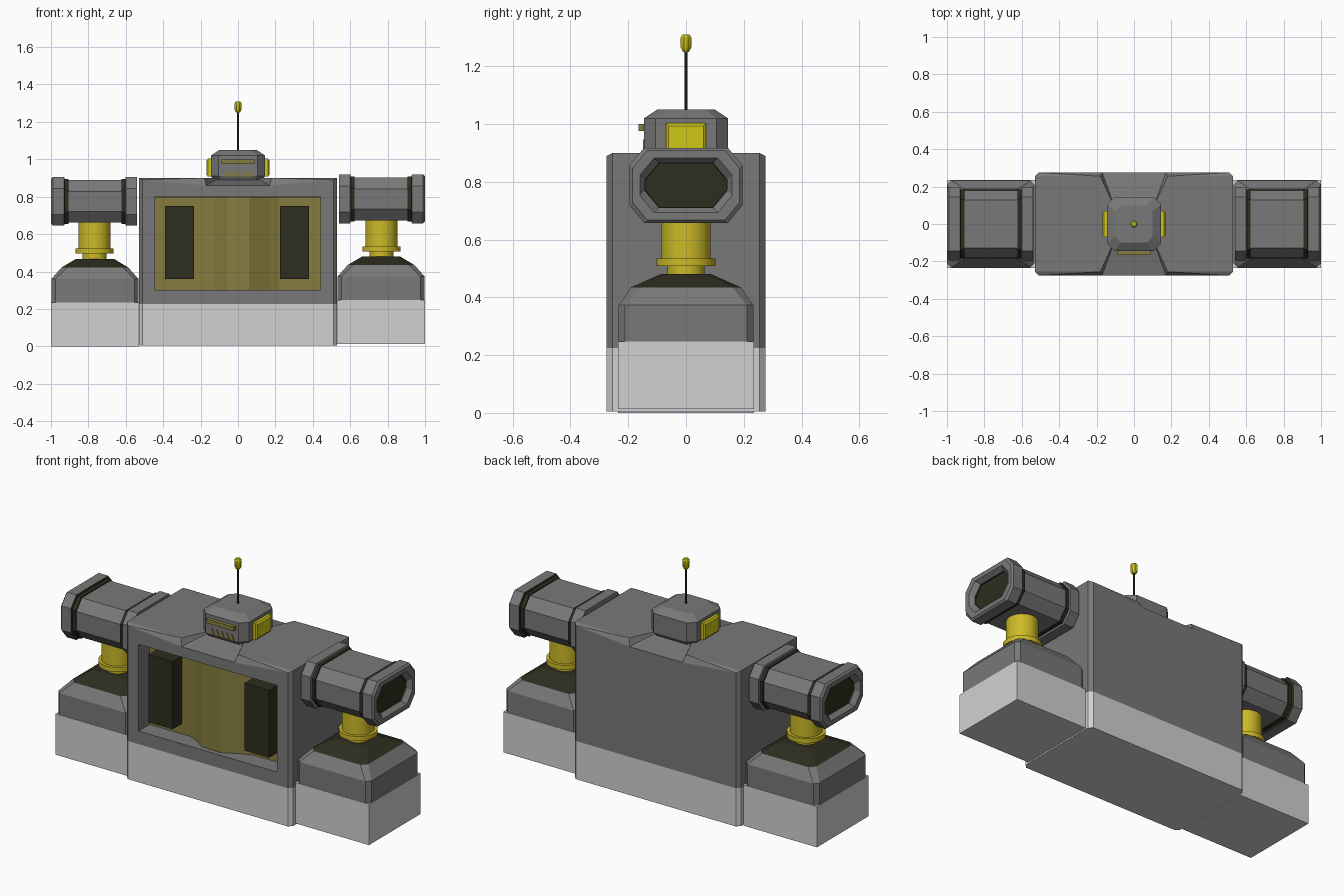
import bpy, bmesh, math

if "Cube" in bpy.data.objects:
    bpy.data.objects.remove(bpy.data.objects["Cube"])


def material(name, rgb):
    m = bpy.data.materials.new(name)
    m.diffuse_color = (*rgb, 1)
    m.use_nodes = True
    m.node_tree.nodes["Principled BSDF"].inputs["Base Color"].default_value = m.diffuse_color
    return m


GRAY = material("mid gray", (0.19, 0.19, 0.19))
LIGHT = material("light gray", (0.64, 0.64, 0.64))
DARK = material("dark olive", (0.027, 0.026, 0.014))
YELLOW = material("golden yellow", (0.60, 0.49, 0.02))
LAMP = material("bright yellow", (0.62, 0.57, 0.008))
OLIVE = material("olive", (0.24, 0.205, 0.05))


def finish(name, bm, mats):
    bmesh.ops.remove_doubles(bm, verts=bm.verts, dist=1e-5)
    bmesh.ops.recalc_face_normals(bm, faces=bm.faces)
    me = bpy.data.meshes.new(name)
    bm.to_mesh(me)
    bm.free()
    for m in mats:
        me.materials.append(m)
    ob = bpy.data.objects.new(name, me)
    bpy.context.collection.objects.link(ob)
    return ob


def loft(name, rings, mats, bands):
    """Skin a stack of rings; bands = material of start cap, each band, end cap."""
    bm = bmesh.new()
    vs = [[bm.verts.new(p) for p in r] for r in rings]
    n = len(rings[0])
    bm.faces.new(vs[0]).material_index = bands[0]
    for k in range(len(vs) - 1):
        for i in range(n):
            j = (i + 1) % n
            f = bm.faces.new((vs[k][i], vs[k][j], vs[k + 1][j], vs[k + 1][i]))
            f.material_index = bands[k + 1]
    bm.faces.new(vs[-1]).material_index = bands[-1]
    return finish(name, bm, mats)


def cut_rect(a, b, ca, cb):
    """Rectangle with cut corners, as eight 2D points."""
    return [(a, b - cb), (a - ca, b), (ca - a, b), (-a, b - cb),
            (-a, cb - b), (ca - a, -b), (a - ca, -b), (a, cb - b)]


def stack(name, x, dz, sections, mats, bands):
    rings = [[(x + p, q, z + dz) for p, q in cut_rect(a, b, c, c)]
             for a, b, c, z in sections]
    return loft(name, rings, mats, bands)


def box(name, x0, x1, y0, y1, z0, z1, mat):
    rings = [[(x0, y0, z), (x1, y0, z), (x1, y1, z), (x0, y1, z)] for z in (z0, z1)]
    return loft(name, rings, [mat], [0, 0, 0])


def lathe(name, x, dz, profile, mat, n=20):
    rings = [[(x + r * math.cos(2 * math.pi * (i + .5) / n),
               r * math.sin(2 * math.pi * (i + .5) / n), z + dz) for i in range(n)]
             for r, z in profile]
    ob = loft(name, rings, [mat], [0] * (len(rings) + 1))
    bpy.ops.object.select_all(action='DESELECT')
    ob.select_set(True)
    bpy.context.view_layer.objects.active = ob
    bpy.ops.object.shade_smooth_by_angle(angle=math.radians(30))
    return ob


# Main body: corner-cut block whose top dips at the middle of front and back
bm = bmesh.new()


def face(pts, mat=0):
    bm.faces.new([bm.verts.new(p) for p in pts]).material_index = mat


Z0, ZB, ZT = 0.005, 0.225, 0.90
foot = cut_rect(0.53, 0.275, 0.02, 0.02)
face([(x, y, Z0) for x, y in foot], 1)
for i in range(8):
    (ax, ay), (bx, by) = foot[i], foot[(i + 1) % 8]
    face([(ax, ay, Z0), (bx, by, Z0), (bx, by, ZB), (ax, ay, ZB)], 1)
for s in (-1, 1):
    # front and back walls, valley floors
    face([(-.51, s * .275, ZB), (.51, s * .275, ZB), (.51, s * .275, .89),
          (.17, s * .275, .86), (-.17, s * .275, .86), (-.51, s * .275, .89)])
    face([(.17, s * .275, .86), (-.17, s * .275, .86), (-.1, s * .08, ZT), (.1, s * .08, ZT)])
    # side walls and flat tops
    face([(s * .53, -.255, ZB), (s * .53, .255, ZB), (s * .53, .255, ZT), (s * .53, -.255, ZT)])
    face([(s * .53, -.255, ZT), (s * .53, .255, ZT), (s * .18, .255, ZT),
          (s * .1, .08, ZT), (s * .1, -.08, ZT), (s * .18, -.255, ZT)])
    for t in (-1, 1):
        p1, p2 = (s * .53, t * .255, ZT), (s * .51, t * .275, .89)
        q, e, i = (s * .17, t * .275, .86), (s * .18, t * .255, ZT), (s * .1, t * .08, ZT)
        face([p1, p2, e])
        face([p2, q, e])
        face([e, q, i])
        face([(s * .53, t * .255, ZB), (s * .51, t * .275, ZB), p2, p1])
face([(.1, .08, ZT), (-.1, .08, ZT), (-.1, -.08, ZT), (.1, -.08, ZT)])
body = finish("body", bm, [GRAY, LIGHT])

# Front recess
cutter = box("recess_cutter", -.443, .44, -.4, -.165, .30, .80, GRAY)
cutter.hide_render = True
mod = body.modifiers.new("recess", 'BOOLEAN')
mod.operation, mod.solver, mod.object = 'DIFFERENCE', 'EXACT', cutter
bpy.context.view_layer.objects.active = body
bpy.ops.object.modifier_apply(modifier="recess")
bpy.data.objects.remove(cutter)

# Bulged panel and two dark blocks inside the recess
outline = [(-.443, -.17), (-.443, -.175), (-.18, -.175), (-.13, -.195), (-.06, -.245), (.06, -.25),
           (.17, -.195), (.22, -.175), (.44, -.175), (.44, -.17)]
loft("front_panel", [[(x, y, z) for x, y in outline] for z in (.301, .799)], [OLIVE], [0, 0, 0])
for side, x0, x1 in (("left", -.39, -.235), ("right", .225, .38)):
    box(side + "_panel_block", x0, x1, -.26, -.17, .36, .75, DARK)

# Side pods with turning posts and barrels
for side, s, dz in (("left", -1, 0), ("right", 1, .013)):
    cx = s * .765
    box(side + "_pod_base", cx - .235, cx + .235, -.235, .235, dz, .235 + dz, LIGHT)
    stack(side + "_pod", cx, dz,
          [(.233, .233, .022, .235), (.233, .233, .022, .36), (.178, .19, .03, .422),
           (.10, .085, .02, .468)], [GRAY, DARK], [0, 0, 0, 1, 1])
    lathe(side + "_post", s * .767, dz,
          [(.065, .46), (.065, .495), (.103, .495), (.103, .522), (.086, .522), (.086, .68)], YELLOW)
    # (distance along x, inset from the rim outline)
    stations = [(.54, 0), (.60, 0), (.603, .01), (.622, .01), (.622, .016), (.905, .016),
                (.905, .01), (.927, .01), (.93, 0), (.99, 0), (1.0, .01), (1.0, .035),
                (.975, .052), (.965, .053)]
    rings = [[(s * x, y, .775 + dz + z) for y, z in cut_rect(.195 - d, .13 - d, .05, .06)]
             for x, d in stations]
    loft(side + "_barrel", rings, [GRAY, DARK],
         [0, 0, 0, 1, 1, 0, 1, 1, 1, 0, 0, 0, 0, 1, 1])

# Head with side lamps, mouth bar and toothed grille
stack("head", 0, 0, [(.12, .12, .03, .87), (.145, .145, .04, .91), (.145, .145, .04, 1.02),
                     (.10, .10, .03, 1.05)], [GRAY], [0] * 5)
for s, side in ((-1, "left"), (1, "right")):
    rings = [[(s * x, a * h, .955 + b * (h - .022)) for a, b in ((-1, -1), (1, -1), (1, 1), (-1, 1))]
             for x, h in ((.14, .07), (.16, .07), (.168, .06))]
    loft(side + "_head_lamp", rings, [LAMP], [0] * 4)
box("mouth_bar", -.088, .088, -.165, -.14, .976, 1.0, OLIVE)
for i in range(5):
    x = -.064 + .032 * i
    loft("grille_tooth", [[(x - .016, y, .908), (x + .016, y, .908), (x, y, .946)]
                          for y in (-.149, -.14)], [OLIVE], [0, 0, 0])

# Antenna
lathe("antenna_rod", 0, 0, [(.005, 1.04), (.005, 1.26)], DARK, 8)
lathe("antenna_tip", 0, 0, [(.011, 1.25), (.02, 1.265), (.02, 1.30), (.013, 1.31)], LAMP, 8)
